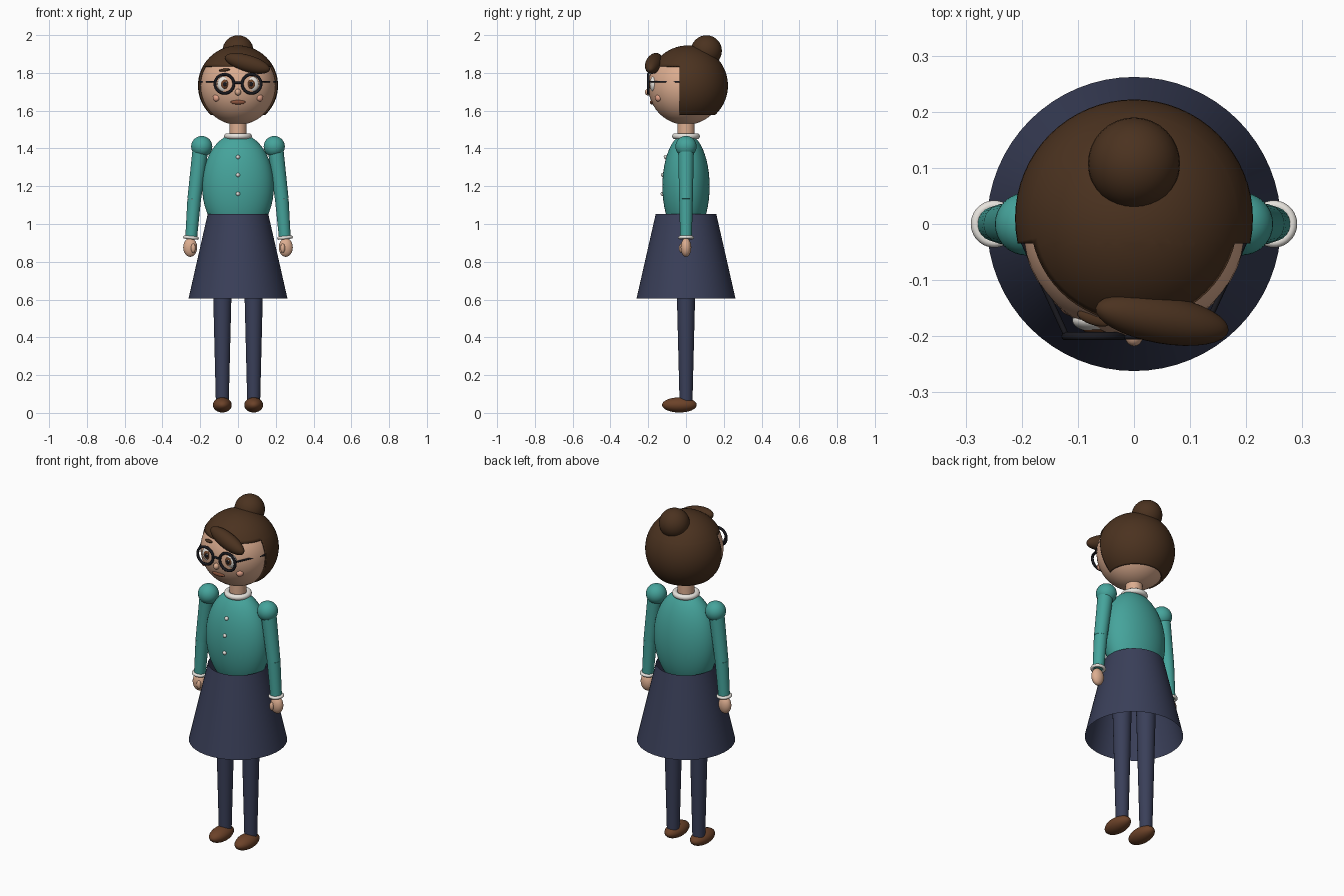
import bpy, bmesh, math
from mathutils import Vector

cube = bpy.data.objects.get("Cube")
if cube:
    bpy.data.objects.remove(cube, do_unlink=True)


def material(name, rgb):
    m = bpy.data.materials.new(name)
    m.use_nodes = True
    m.diffuse_color = (*rgb, 1)
    bsdf = next(n for n in m.node_tree.nodes if n.type == 'BSDF_PRINCIPLED')
    bsdf.inputs["Base Color"].default_value = (*rgb, 1)
    return m


TEAL = material("teal", (0.06, 0.37, 0.33))
NAVY = material("navy", (0.042, 0.05, 0.1))
HAIR = material("dark brown", (0.07, 0.032, 0.014))
SKIN = material("skin", (0.72, 0.42, 0.28))
SHOE = material("leather brown", (0.15, 0.055, 0.022))
WHITE = material("off white", (0.85, 0.82, 0.77))
BLACK = material("black", (0.01, 0.01, 0.014))
BLUSH = material("blush", (0.76, 0.36, 0.25))
LIPS = material("lips", (0.25, 0.085, 0.045))


def finish(name, mat):
    ob = bpy.context.object
    ob.name = name
    ob.data.materials.append(mat)
    bpy.ops.object.shade_smooth_by_angle(angle=math.radians(40))
    return ob


def ball(name, mat, loc, size, rot=(0, 0, 0), seg=32):
    bpy.ops.mesh.primitive_uv_sphere_add(segments=seg, ring_count=seg // 2, location=loc,
                                         rotation=[math.radians(a) for a in rot])
    bpy.context.object.scale = size if isinstance(size, tuple) else (size,) * 3
    return finish(name, mat)


def tube(name, mat, a, b, ra, rb, ends='NGON', seg=32):
    a, b = Vector(a), Vector(b)
    bpy.ops.mesh.primitive_cone_add(vertices=seg, radius1=ra, radius2=rb, depth=(b - a).length,
                                    end_fill_type=ends, location=(a + b) / 2)
    bpy.context.object.rotation_euler = (b - a).to_track_quat('Z', 'Y').to_euler()
    return finish(name, mat)


def ring(name, mat, loc, major, minor, rot=(0, 0, 0)):
    bpy.ops.mesh.primitive_torus_add(major_segments=40, minor_segments=10, major_radius=major,
                                     minor_radius=minor, location=loc,
                                     rotation=[math.radians(a) for a in rot])
    return finish(name, mat)


# Body and clothes
ball("blouse", TEAL, (0, 0, 1.2), (0.19, 0.125, 0.28), seg=48)
tube("skirt", NAVY, (0, 0, 0.605), (0, 0, 1.054), 0.262, 0.16, 'NOTHING', 64)
tube("neck", SKIN, (0, 0, 1.42), (0, 0, 1.57), 0.046, 0.046)
ring("collar", WHITE, (0, 0, 1.465), 0.058, 0.016)
for i, (y, z) in enumerate([(-0.107, 1.355), (-0.122, 1.26), (-0.124, 1.16)]):
    ball(f"button_{i + 1}", WHITE, (0, y, z), 0.011, seg=16)

# Head, bun and fringe
ball("head", SKIN, (0, 0, 1.73), (0.2, 0.2, 0.205), seg=48)
ball("hair_bun", HAIR, (0, 0.108, 1.917), 0.082)
ball("fringe", HAIR, (0.05, -0.17, 1.85), (0.125, 0.043, 0.045), (0, 16, -10))

# Hair cap: sphere shell with the face and nape cut away
bpy.ops.mesh.primitive_uv_sphere_add(segments=64, ring_count=32, radius=0.212,
                                     location=(0, 0.01, 1.733))
cap = bpy.context.object
front, brow, nape = -0.045, 0.103, -0.156
bm = bmesh.new()
bm.from_mesh(cap.data)
for co, no in [((0, front, 0), (0, 1, 0)), ((0, 0, brow), (0, 0, 1)), ((0, 0, nape), (0, 0, 1))]:
    bmesh.ops.bisect_plane(bm, geom=bm.verts[:] + bm.edges[:] + bm.faces[:],
                           plane_co=co, plane_no=no)
doomed = []
for f in bm.faces:
    c = f.calc_center_median()
    if c.z < nape or (c.y < front and c.z < brow):
        doomed.append(f)
bmesh.ops.delete(bm, geom=doomed, context='FACES')
bm.to_mesh(cap.data)
bm.free()
finish("hair_cap", HAIR)
shell = cap.modifiers.new("thickness", 'SOLIDIFY')
shell.thickness = 0.01

# Face
ball("nose", SKIN, (0, -0.2, 1.698), (0.016, 0.018, 0.018), seg=16)
ball("mouth", LIPS, (0, -0.181, 1.645), (0.04, 0.01, 0.012), seg=20)
tube("glasses_bridge", BLACK, (-0.024, -0.2, 1.748), (0.024, -0.2, 1.748), 0.006, 0.006, seg=12)

# Paired parts
for side, s in (("left", 1), ("right", -1)):
    # Eyes and glasses
    ball(side + "_eye", WHITE, (s * 0.072, -0.172, 1.74), (0.038, 0.02, 0.042))
    ball(side + "_iris", SHOE, (s * 0.07, -0.186, 1.74), (0.022, 0.01, 0.025), seg=24)
    ball(side + "_pupil", BLACK, (s * 0.07, -0.193, 1.74), (0.011, 0.006, 0.013), seg=16)
    ball(side + "_eye_glint", WHITE, (s * 0.07 + 0.008, -0.198, 1.75), 0.004, seg=12)
    ring(side + "_glasses_rim", BLACK, (s * 0.072, -0.2, 1.742), 0.05, 0.0075, (90, 0, 0))
    tube(side + "_temple", BLACK, (s * 0.12, -0.2, 1.753), (s * 0.198, -0.03, 1.753),
         0.005, 0.005, seg=12)
    ball(side + "_eyebrow", HAIR, (s * 0.072, -0.168, 1.815), (0.031, 0.012, 0.008),
         (0, s * 6, s * 18), 20)
    ball(side + "_cheek", BLUSH, (s * 0.116, -0.148, 1.667), (0.02, 0.014, 0.018), (0, 0, s * 38), 20)
    # Arms
    ball(side + "_shoulder_puff", TEAL, (s * 0.192, 0, 1.41), 0.056)
    tube(side + "_upper_arm", TEAL, (s * 0.197, 0, 1.41), (s * 0.232, 0, 1.13), 0.042, 0.036)
    tube(side + "_forearm", TEAL, (s * 0.232, 0, 1.13), (s * 0.248, 0, 0.925), 0.036, 0.031)
    ring(side + "_cuff", WHITE, (s * 0.249, 0, 0.928), 0.033, 0.009, (0, -s * 5, 0))
    ball(side + "_hand", SKIN, (s * 0.253, 0, 0.876), (0.037, 0.028, 0.05))
    ball(side + "_thumb", SKIN, (s * 0.237, -0.025, 0.872), (0.013, 0.013, 0.024), seg=16)
    # Legs
    tube(side + "_leg", NAVY, (s * 0.083, 0, 0.05), (s * 0.083, 0, 0.85), 0.034, 0.054)
    ball(side + "_shoe", SHOE, (s * 0.083, -0.035, 0.042), (0.05, 0.092, 0.04))
